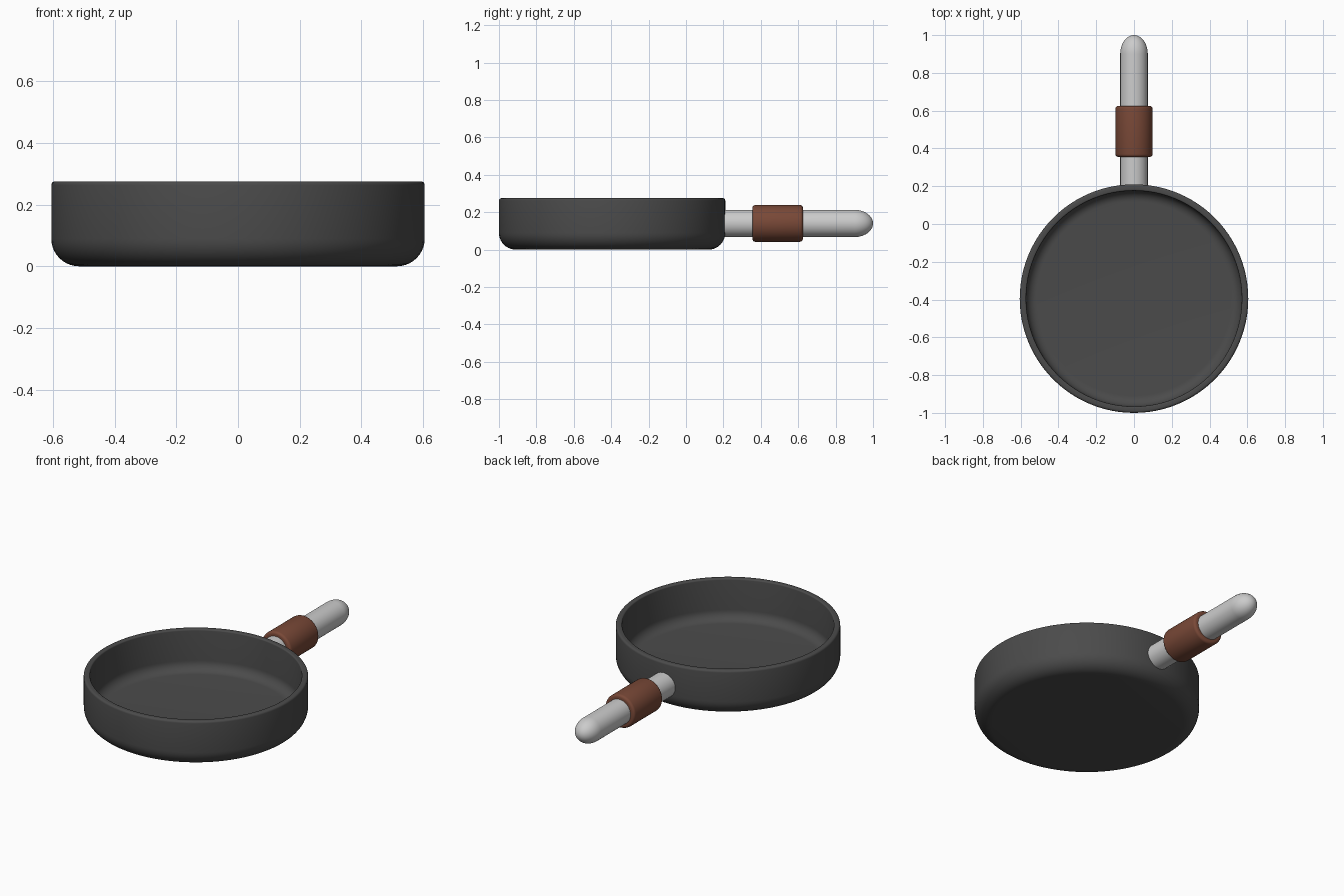
import bpy, bmesh
from math import pi, sin, cos, radians
from mathutils import Matrix

if "Cube" in bpy.data.objects:
    bpy.data.objects.remove(bpy.data.objects["Cube"])


def arc(cr, ch, rx, ry, a0, a1, n=8):
    """Profile points along an elliptical arc, angles in degrees."""
    steps = [radians(a0 + (a1 - a0) * i / n) for i in range(n + 1)]
    return [(cr + rx * cos(a), ch + ry * sin(a)) for a in steps]


def material(name, rgb):
    m = bpy.data.materials.new(name)
    m.diffuse_color = (*rgb, 1)
    m.use_nodes = True
    m.node_tree.nodes["Principled BSDF"].inputs["Base Color"].default_value = m.diffuse_color
    return m


def lathe(name, profile, matrix, mat=None, segments=96):
    """Spin an (radius, height) profile round z, then place it."""
    bm = bmesh.new()
    verts = [bm.verts.new((r, 0, h)) for r, h in profile]
    edges = [bm.edges.new(pair) for pair in zip(verts, verts[1:])]
    bmesh.ops.spin(bm, geom=verts + edges, cent=(0, 0, 0), axis=(0, 0, 1),
                   angle=2 * pi, steps=segments, use_duplicate=False)
    bmesh.ops.remove_doubles(bm, verts=bm.verts, dist=1e-5)
    bmesh.ops.recalc_face_normals(bm, faces=bm.faces)
    bmesh.ops.transform(bm, matrix=matrix, verts=bm.verts)
    mesh = bpy.data.meshes.new(name)
    bm.to_mesh(mesh)
    bm.free()
    obj = bpy.data.objects.new(name, mesh)
    bpy.context.collection.objects.link(obj)
    if mat:
        mesh.materials.append(mat)
    bpy.ops.object.select_all(action='DESELECT')
    obj.select_set(True)
    bpy.context.view_layer.objects.active = obj
    bpy.ops.object.shade_smooth_by_angle(angle=radians(35))
    return obj


iron = material("dark_iron", (0.07, 0.07, 0.07))
leather = material("brown_grip", (0.19, 0.065, 0.038))

# Pan: rounded base, rolled rim, filleted inside floor
R, H, T, F = 0.605, 0.275, 0.034, 0.09
pan = [(0, 0)]
pan += arc(R - F, F, F, F, -90, 0, 10)
pan += arc(R - 0.012, H - 0.012, 0.012, 0.012, 0, 90, 4)
pan += arc(R - T + 0.008, H - 0.008, 0.008, 0.008, 90, 180, 4)
pan += arc(R - F, F, F - T, F - T, 0, -90, 8)
pan += [(0, T)]
lathe("pan_body", pan, Matrix.Translation((0, -0.395, 0)), iron)

# Handle axis: local z runs along +y at handle height
along_y = Matrix.Translation((0, 0, 0.14)) @ Matrix.Rotation(-pi / 2, 4, 'X')

# Handle rod with a domed end, set into the pan wall
rod = [(0, 0.185), (0.073, 0.185)]
rod += arc(0, 0.9, 0.073, 0.1, 0, 90, 12)
lathe("handle_rod", rod, along_y, segments=48)

# Grip sleeve
g, b, y0, y1 = 0.098, 0.015, 0.355, 0.625
grip = [(0, y0)]
grip += arc(g - b, y0 + b, b, b, -90, 0, 4)
grip += arc(g - b, y1 - b, b, b, 0, 90, 4)
grip += [(0, y1)]
lathe("handle_grip", grip, along_y, leather, segments=48)
